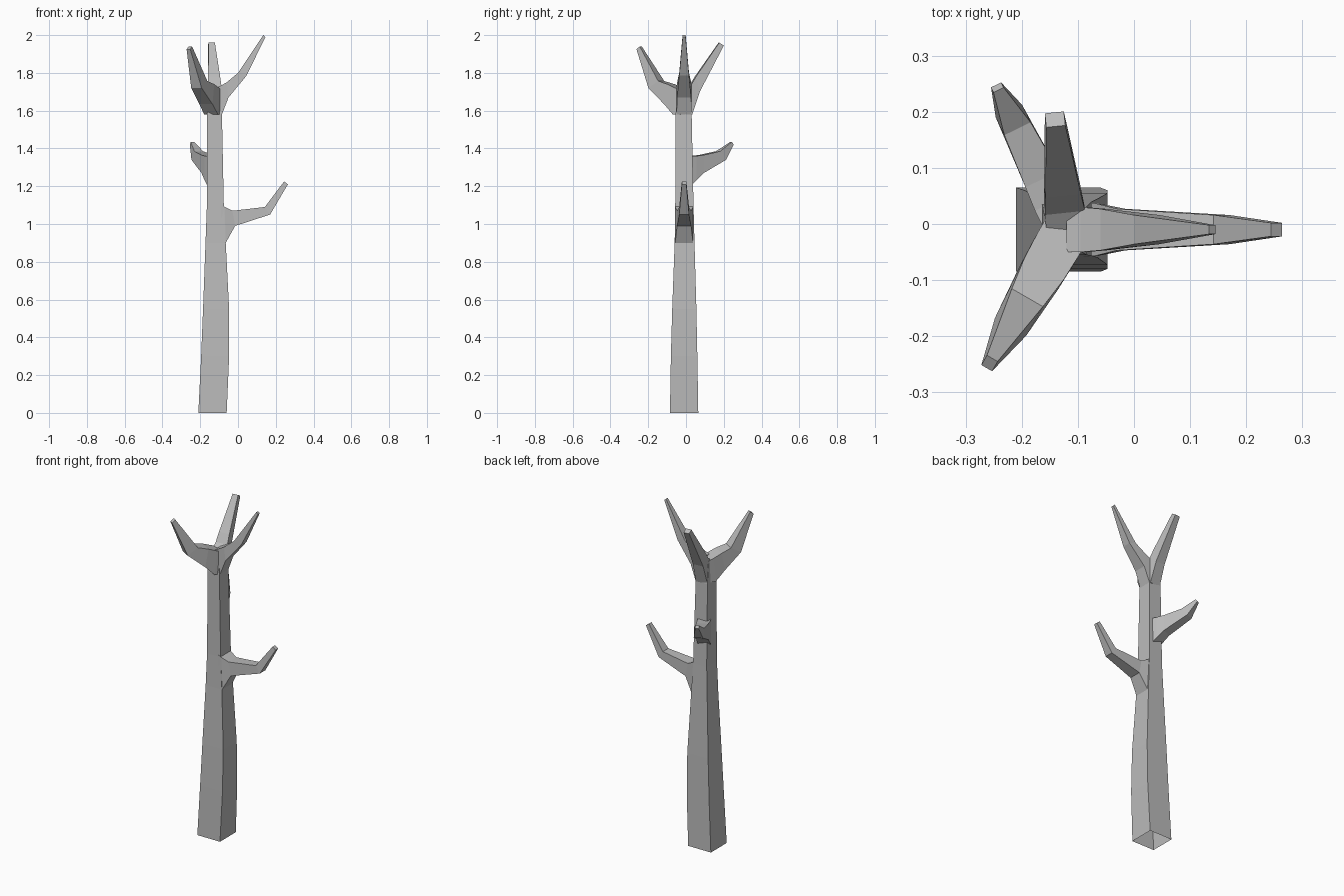
import bpy
import bmesh
from math import cos, sin, radians
from mathutils import Vector

cube = bpy.data.objects.get("Cube")
if cube:
    bpy.data.objects.remove(cube)

GREY = (0.5, 0.5, 0.5, 1.0)
bark = bpy.data.materials.new("grey_bark")
bark.use_nodes = True
bark.diffuse_color = GREY
bark.node_tree.nodes["Principled BSDF"].inputs["Base Color"].default_value = GREY

AXIS = Vector((-0.12, -0.01, 0))


def skin(name, rings, close_start=True):
    """Join four-cornered rings into a flat-shaded tube."""
    bm = bmesh.new()
    loops = [[bm.verts.new(p) for p in ring] for ring in rings]
    for a, b in zip(loops, loops[1:]):
        for i in range(4):
            j = (i + 1) % 4
            bm.faces.new((a[i], a[j], b[j], b[i]))
    bm.faces.new(loops[-1])
    if close_start:
        bm.faces.new(loops[0][::-1])
    bmesh.ops.recalc_face_normals(bm, faces=bm.faces)
    mesh = bpy.data.meshes.new(name)
    bm.to_mesh(mesh)
    bm.free()
    mesh.materials.append(bark)
    obj = bpy.data.objects.new(name, mesh)
    bpy.context.collection.objects.link(obj)
    return obj


def branch(name, heading, profile):
    """Each profile entry: low radius, low z, high radius, high z, half width."""
    a = radians(heading)
    out, side = Vector((cos(a), sin(a), 0)), Vector((-sin(a), cos(a), 0))
    rings = []
    for r0, z0, r1, z1, w in profile:
        low = AXIS + out * r0 + Vector((0, 0, z0))
        high = AXIS + out * r1 + Vector((0, 0, z1))
        rings.append((low - side * w, low + side * w, high + side * w, high - side * w))
    skin(name, rings)


# Trunk: z, x range, y range; open underneath
trunk = [
    (0, -0.21, -0.06, -0.085, 0.065),
    (0.3, -0.195, -0.047, -0.08, 0.06),
    (0.55, -0.185, -0.047, -0.073, 0.055),
    (0.9, -0.172, -0.065, -0.06, 0.045),
    (1.09, -0.165, -0.075, -0.057, 0.04),
    (1.58, -0.163, -0.085, -0.055, 0.03),
    (1.71, -0.16, -0.1, -0.045, 0.015),
]
skin("trunk", [((x0, y0, z), (x1, y0, z), (x1, y1, z), (x0, y1, z))
               for z, x0, x1, y0, y1 in trunk], close_start=False)

# Lower branches
branch("lower_left_branch", 0, [
    (0.03, 0.87, 0.03, 1.1, 0.048),
    (0.055, 0.9, 0.05, 1.09, 0.047),
    (0.105, 0.99, 0.09, 1.07, 0.037),
    (0.29, 1.05, 0.262, 1.09, 0.026),
    (0.384, 1.21, 0.364, 1.225, 0.012),
])
branch("lower_back_branch", 116, [
    (0.02, 1.2, 0.02, 1.36, 0.036),
    (0.055, 1.23, 0.055, 1.36, 0.036),
    (0.1, 1.27, 0.1, 1.365, 0.033),
    (0.235, 1.34, 0.2, 1.385, 0.026),
    (0.287, 1.42, 0.277, 1.435, 0.01),
])

# Crown branches
branch("upper_left_branch", 0, [
    (0.0, 1.58, 0.0, 1.72, 0.04),
    (0.035, 1.58, 0.025, 1.73, 0.04),
    (0.07, 1.67, 0.06, 1.75, 0.037),
    (0.165, 1.785, 0.12, 1.8, 0.026),
    (0.265, 1.99, 0.254, 2.0, 0.008),
])
branch("upper_back_branch", 96, [
    (0.0, 1.58, 0.0, 1.71, 0.036),
    (0.04, 1.58, 0.03, 1.73, 0.036),
    (0.08, 1.7, 0.06, 1.78, 0.032),
    (0.21, 1.945, 0.185, 1.96, 0.017),
])
branch("upper_front_branch", 240, [
    (0.0, 1.58, 0.0, 1.71, 0.042),
    (0.045, 1.58, 0.03, 1.72, 0.042),
    (0.1, 1.635, 0.08, 1.74, 0.04),
    (0.2, 1.72, 0.14, 1.757, 0.032),
    (0.285, 1.925, 0.265, 1.94, 0.011),
])
